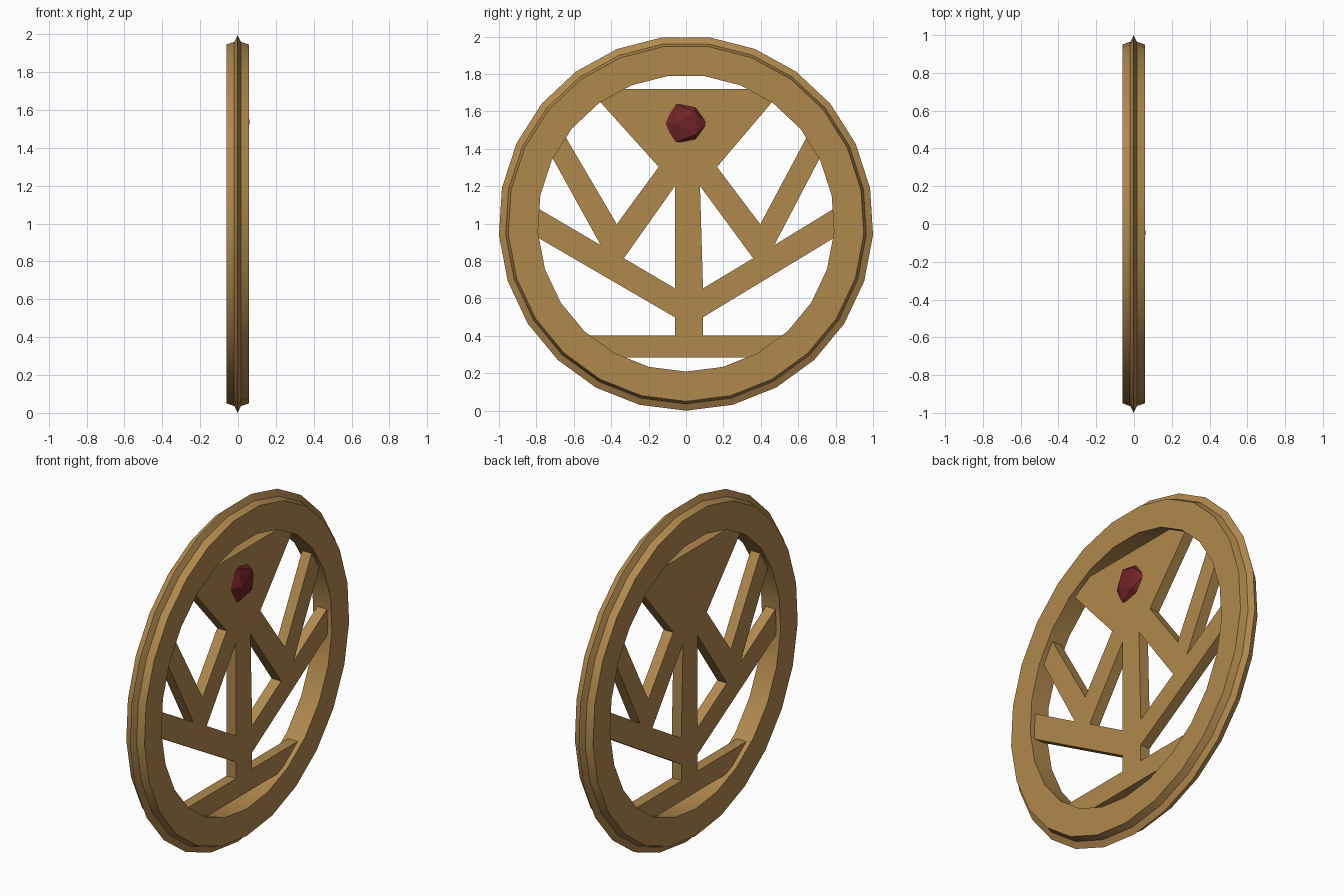
import bpy, bmesh, math

if "Cube" in bpy.data.objects:
    bpy.data.objects.remove(bpy.data.objects["Cube"])

SIDES = 25
CZ = 1.002          # height of the wheel centre
X0 = -0.002         # mid plane of the disc


def material(name, rgb):
    m = bpy.data.materials.new(name)
    m.diffuse_color = (*rgb, 1)
    m.use_nodes = True
    m.node_tree.nodes["Principled BSDF"].inputs["Base Color"].default_value = m.diffuse_color
    return m


gold = material("old gold", (0.44, 0.25, 0.075))
red = material("dark red", (0.165, 0.017, 0.02))


def make_ring():
    # cross-section (x, radius): flat faces with a thin ridge on the rim
    profile = [(-0.059, 0.793), (-0.059, 0.952), (-0.018, 0.966), (0, 1.002),
               (0.018, 0.966), (0.059, 0.952), (0.059, 0.793)]
    bm = bmesh.new()
    loops = []
    for i in range(SIDES):
        a = -math.pi / 2 + 2 * math.pi * i / SIDES
        loops.append([bm.verts.new((X0 + x, r * math.cos(a), CZ + r * math.sin(a)))
                      for x, r in profile])
    n = len(profile)
    for i in range(SIDES):
        a, b = loops[i], loops[(i + 1) % SIDES]
        for j in range(n):
            k = (j + 1) % n
            bm.faces.new((a[j], a[k], b[k], b[j]))
    bmesh.ops.recalc_face_normals(bm, faces=bm.faces)
    me = bpy.data.meshes.new("outer_ring")
    bm.to_mesh(me)
    bm.free()
    ob = bpy.data.objects.new("outer_ring", me)
    bpy.context.collection.objects.link(ob)
    ob.data.materials.append(gold)
    bpy.context.view_layer.objects.active = ob
    ob.select_set(True)
    bpy.ops.object.shade_smooth_by_angle(angle=math.radians(25))
    ob.select_set(False)


def make_lattice():
    # right half of the outline in (y, z), from bottom to top; ends sit inside the ring
    right = [(0.45, 0.283), (0.60, 0.402), (0.09, 0.402), (0.09, 0.499),
             (0.84, 0.953), (0.84, 1.11), (0.472, 0.885), (0.745, 1.407),
             (0.67, 1.508), (0.397, 0.997), (0.166, 1.303), (0.495, 1.691), (0.45, 1.72)]
    # the left half is the mirror, with a few slightly shifted corners
    shift = {2: -0.059, 3: -0.059, 6: -0.456, 9: -0.37, 10: -0.146}
    left = [(shift.get(i, -y), z) for i, (y, z) in enumerate(right)]
    holes = [[(-0.059, 1.201), (-0.059, 0.654), (-0.332, 0.815)],
             [(0.075, 1.201), (0.091, 0.654), (0.359, 0.815)]]
    cu = bpy.data.curves.new("lattice_curve", 'CURVE')
    cu.dimensions = '2D'
    cu.fill_mode = 'BOTH'
    cu.extrude = 0.031
    for pts in [right + left[::-1]] + holes:
        sp = cu.splines.new('POLY')
        sp.points.add(len(pts) - 1)
        for p, (y, z) in zip(sp.points, pts):
            p.co = (y, z, 0, 1)
        sp.use_cyclic_u = True
    ob = bpy.data.objects.new("inner_lattice", cu)
    bpy.context.collection.objects.link(ob)
    ob.location = (X0, 0, 0)
    ob.rotation_euler = (math.pi / 2, 0, math.pi / 2)
    cu.materials.append(gold)
    bpy.context.view_layer.objects.active = ob
    ob.select_set(True)
    bpy.ops.object.convert(target='MESH')
    ob = bpy.context.object
    for p in ob.data.polygons:
        p.use_smooth = False
    ob.select_set(False)


def make_gem():
    # flattened icosahedron lying on its side
    bpy.ops.mesh.primitive_ico_sphere_add(subdivisions=1, radius=0.118)
    ob = bpy.context.object
    ob.name = "gem"
    for v in ob.data.vertices:
        x, y, z = v.co
        v.co = (x * 0.36, -z, y)
    ob.location = (0.023, -0.002, 1.536)
    ob.data.materials.append(red)
    ob.select_set(False)


make_ring()
make_lattice()
make_gem()
